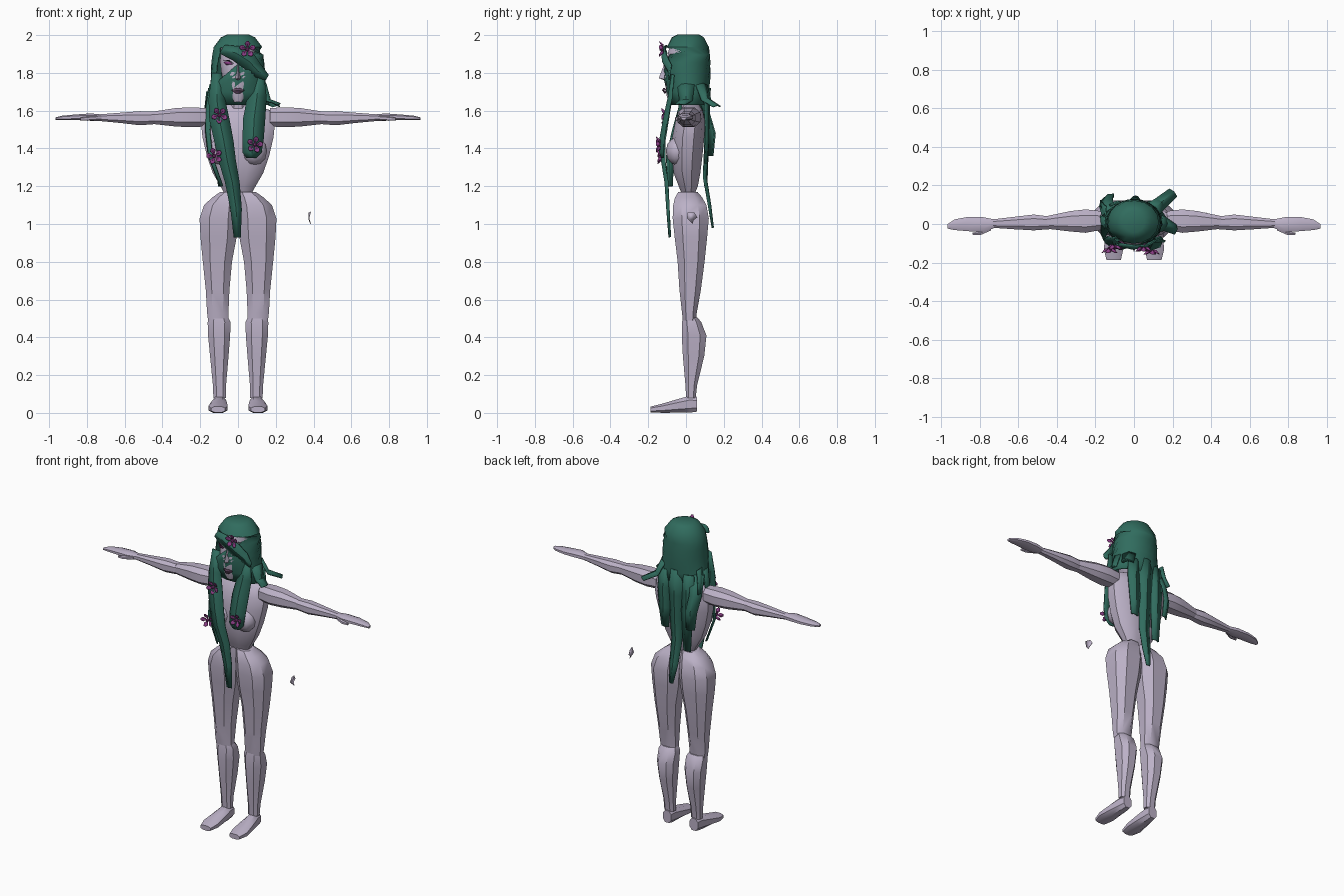
import bpy, bmesh, math
from mathutils import Vector, Matrix


def material(name, rgb):
    m = bpy.data.materials.new(name)
    m.diffuse_color = (*rgb, 1)
    return m


SKIN = material("pale lilac skin", (0.50, 0.44, 0.57))
HAIR = material("dark green hair", (0.030, 0.150, 0.112))
PETAL = material("purple petal", (0.27, 0.05, 0.25))
LIP = material("mauve lip", (0.14, 0.07, 0.14))
DARK = material("dark lash", (0.03, 0.02, 0.04))


def finish(name, bm, mat, mirror=False, thick=0, angle=35):
    bmesh.ops.recalc_face_normals(bm, faces=bm.faces)
    me = bpy.data.meshes.new(name)
    bm.to_mesh(me)
    bm.free()
    me.materials.append(mat)
    me.shade_smooth()
    me.set_sharp_from_angle(angle=math.radians(angle))
    ob = bpy.data.objects.new(name, me)
    bpy.context.collection.objects.link(ob)
    if mirror:
        ob.modifiers.new("mirror", 'MIRROR').use_mirror_merge = False
    if thick:
        s = ob.modifiers.new("thickness", 'SOLIDIFY')
        s.thickness, s.offset = thick, 0
    return ob


def loft(name, rings, mat=SKIN, along='Z', n=8, mirror=False, power=0.8, angle=35):
    """Closed body through rings of (position, centre a, centre b, radius a, radius b)."""
    bm = bmesh.new()
    rows = []
    for t, ca, cb, ra, rb in rings:
        row = []
        for i in range(n):
            w = 2 * math.pi * (i + 0.5) / n
            c, s = math.cos(w), math.sin(w)
            a = ca + ra * math.copysign(abs(c) ** power, c) * 1.04
            b = cb + rb * math.copysign(abs(s) ** power, s) * 1.04
            co = {'Z': (a, b, t), 'X': (t, a, b), 'Y': (a, t, b)}[along]
            row.append(bm.verts.new(co))
        rows.append(row)
    for r, q in zip(rows, rows[1:]):
        for i in range(n):
            j = (i + 1) % n
            bm.faces.new((r[i], r[j], q[j], q[i]))
    bm.faces.new(rows[0])
    bm.faces.new(rows[-1])
    return finish(name, bm, mat, mirror, angle=angle)


def strand(name, pts, side=(1, 0, 0), out=(0, -1, 0), thick=0.008):
    """Arched ribbon of hair through points of (x, y, z, width)."""
    bm = bmesh.new()
    side, out = Vector(side).normalized(), Vector(out).normalized()
    rows = []
    for x, y, z, w in pts:
        c = Vector((x, y, z))
        rows.append([bm.verts.new(c + side * w * k + out * w * h)
                     for k, h in ((-0.5, -0.1), (0, 0.08), (0.5, -0.1))])
    for r, q in zip(rows, rows[1:]):
        for i in (0, 1):
            bm.faces.new((r[i], r[i + 1], q[i + 1], q[i]))
    finish(name, bm, HAIR, thick=thick)


def plate(name, pts, mat, thick=0.004):
    bm = bmesh.new()
    bm.faces.new([bm.verts.new(p) for p in pts])
    finish(name, bm, mat, thick=thick)


# Legs: hip and thigh, shin, foot
loft("thigh", [(0.49, .105, .018, .055, .036), (0.53, .107, .018, .058, .04),
               (0.65, .108, .022, .064, .058), (0.80, .109, .027, .079, .073),
               (0.93, .103, .026, .098, .088), (1.03, .102, .025, .104, .098),
               (1.10, .090, .020, .092, .090), (1.14, .068, .014, .070, .074),
               (1.17, .045, .010, .050, .052)], mirror=True)
loft("shin", [(0.08, .097, .026, .034, .026), (0.15, .098, .028, .036, .032),
              (0.30, .099, .040, .050, .058), (0.41, .100, .043, .060, .067),
              (0.48, .100, .030, .062, .052), (0.505, .102, .022, .052, .040)], mirror=True)
loft("foot", [(-0.187, .105, .018, .038, .016), (-0.13, .106, .024, .052, .024),
              (-0.05, .102, .036, .045, .036), (0.02, .098, .046, .036, .046),
              (0.058, .097, .046, .030, .040)], along='Y', mirror=True)

# Trunk, chest and neck
loft("torso", [(1.16, 0, .012, .070, .034), (1.20, 0, .012, .092, .050),
               (1.27, 0, .005, .132, .070), (1.36, 0, .006, .163, .080),
               (1.46, 0, .012, .186, .084), (1.54, 0, .022, .194, .078),
               (1.60, 0, .030, .178, .058), (1.63, 0, .030, .085, .040)], n=12)
bm = bmesh.new()
bmesh.ops.create_uvsphere(bm, u_segments=10, v_segments=6, radius=1,
                          matrix=Matrix.Translation((.085, -.045, 1.385))
                          @ Matrix.Diagonal((.072, .062, .075, 1)))
finish("chest", bm, SKIN, mirror=True, angle=50)
loft("neck", [(1.58, 0, .025, .052, .045), (1.65, 0, .015, .042, .042),
              (1.74, 0, .015, .045, .048)])

# Arms: upper arm, forearm, hand and thumb
loft("upper_arm", [(.17, .018, 1.565, .050, .050), (.25, .015, 1.565, .062, .054),
                   (.33, .014, 1.565, .054, .050), (.46, .008, 1.562, .032, .032)],
     along='X', mirror=True)
loft("forearm", [(.44, .006, 1.562, .034, .034), (.52, .008, 1.560, .042, .038),
                 (.62, .005, 1.562, .033, .028), (.735, .002, 1.563, .022, .018)],
     along='X', mirror=True)
loft("hand", [(.72, .002, 1.563, .022, .017), (.78, -.004, 1.566, .040, .020),
              (.86, .000, 1.565, .038, .015), (.93, -.004, 1.562, .028, .012),
              (.965, -.012, 1.558, .012, .007)], along='X', mirror=True)
loft("thumb", [(.74, -.022, 1.562, .012, .011), (.795, -.047, 1.558, .011, .011),
               (.835, -.050, 1.556, .006, .007)], along='X', n=6, mirror=True)

# Head and face
loft("head", [(1.645, 0, -.070, .024, .022), (1.68, 0, -.050, .048, .052),
              (1.74, 0, -.012, .074, .096), (1.80, 0, -.004, .087, .107),
              (1.86, 0, .000, .094, .104), (1.94, 0, .004, .088, .090)], n=12, angle=40)
bm = bmesh.new()
v = [bm.verts.new(p) for p in ((0, -.112, 1.855), (-.020, -.100, 1.765), (.020, -.100, 1.765),
                               (0, -.144, 1.772), (0, -.100, 1.755))]
for f in ((0, 1, 3), (0, 3, 2), (1, 4, 3), (4, 2, 3)):
    bm.faces.new([v[i] for i in f])
finish("nose", bm, SKIN)
plate("upper_lip", [(-.034, -.100, 1.708), (-.010, -.118, 1.720), (0, -.118, 1.716),
                    (.010, -.118, 1.720), (.034, -.100, 1.708), (0, -.122, 1.705)], LIP, .008)
plate("lower_lip", [(-.028, -.100, 1.704), (0, -.120, 1.703), (.028, -.100, 1.704),
                    (.010, -.110, 1.692), (-.010, -.110, 1.692)], LIP, .008)
for s in (-1, 1):
    plate("eye", [(s * a, b, c) for a, b, c in ((.028, -.110, 1.846), (.048, -.109, 1.862),
          (.078, -.088, 1.858), (.060, -.102, 1.842))], PETAL)
    plate("lash", [(s * a, b, c) for a, b, c in ((.024, -.112, 1.850), (.048, -.111, 1.868),
          (.082, -.088, 1.868), (.048, -.112, 1.862))], DARK)

# Hair cap: rings of (z, radius x, radius y, centre y, left edge, right edge) open over the face
cap = [(2.0, .055, .055, .012, -180, 180), (1.985, .088, .082, .010, -180, 180),
       (1.935, .125, .108, .010, -180, 180), (1.895, .133, .114, .010, 48, 325),
       (1.855, .137, .118, .008, 52, 356), (1.81, .140, .120, .006, 54, 378),
       (1.765, .142, .119, .006, 56, 402), (1.70, .150, .110, .010, 60, 416),
       (1.63, .165, .094, .018, 62, 414)]
bm = bmesh.new()
rows = []
for z, rx, ry, cy, a, b in cap:
    a, b = (0, 360) if a < 0 else (a, b)
    # closed crown rings start at the same place as the parting
    a, b = (a + 48, b + 48 - 0.01) if b - a == 360 else (a, b)
    row = []
    for i in range(17):
        w = math.radians(a + (b - a) * i / 16)
        row.append(bm.verts.new((-rx * math.sin(w), cy - ry * math.cos(w), z)))
    rows.append(row)
for r, q in zip(rows, rows[1:]):
    for i in range(16):
        bm.faces.new((r[i], r[i + 1], q[i + 1], q[i]))
bm.faces.new(rows[0])
bmesh.ops.remove_doubles(bm, verts=bm.verts, dist=0.001)
finish("hair_cap", bm, HAIR, thick=0.008)

# Fringe swept across the brow, with its loose tip
strand("fringe", [(-.085, -.106, 1.925, .05), (-.01, -.122, 1.905, .08), (.06, -.115, 1.86, .09),
                  (.105, -.085, 1.81, .07), (.155, -.09, 1.775, .03)], side=(.5, 0, .85))
# Front locks
strand("long_front_lock", [(-.112, -.070, 1.80, .05), (-.112, -.085, 1.66, .085),
       (-.098, -.105, 1.55, .105), (-.075, -.122, 1.44, .10), (-.058, -.122, 1.34, .09),
       (-.030, -.104, 1.22, .075), (-.010, -.096, 1.08, .058), (-.004, -.086, .93, .035)])
strand("short_front_lock", [(.112, -.070, 1.79, .05), (.100, -.085, 1.67, .10),
       (.086, -.108, 1.56, .115), (.080, -.128, 1.45, .11), (.074, -.130, 1.38, .10),
       (.070, -.125, 1.35, .05)])
strand("left_side_lock", [(-.140, -.01, 1.72, .10), (-.160, .00, 1.62, .09),
       (-.165, -.05, 1.50, .05), (-.150, -.085, 1.36, .045), (-.090, -.085, 1.20, .03)],
       side=(.5, -1, 0), out=(-1, -.5, 0))
# Locks falling down the back
BACK = (0, 1, 0)
strand("long_back_lock", [(.0, .118, 1.72, .12), (.0, .112, 1.55, .11), (.0, .108, 1.40, .09),
       (.0, .100, 1.25, .075), (.004, .125, 1.10, .06), (.008, .142, .98, .025)], out=BACK)
for s, end in ((-1, 1.20), (1, 1.32)):
    strand("back_lock", [(s * .075, .105, 1.70, .10), (s * .085, .110, 1.58, .095),
           (s * .082, .112, 1.45, .08), (s * .080, .105, end, .05)], out=BACK)
strand("outer_back_lock", [(-.130, .07, 1.70, .08), (-.145, .115, 1.58, .075),
       (-.135, .145, 1.48, .07), (-.125, .135, 1.36, .05)], side=(1, .5, 0), out=BACK)
# Flicked ends over the shoulders
strand("rear_flick", [(.110, .085, 1.74, .08), (.140, .110, 1.66, .07), (.205, .165, 1.625, .055)],
       side=(.7, -.7, 0), out=(.5, .5, .7))
strand("side_flick", [(.140, .0, 1.74, .09), (.165, .0, 1.655, .07), (.220, -.03, 1.635, .05)],
       side=(.2, 1, 0), out=(1, 0, .4))
strand("left_flick", [(-.140, .05, 1.74, .09), (-.155, .07, 1.66, .07), (-.170, .10, 1.60, .05)],
       side=(-.3, 1, 0), out=(-1, 0, .3))


# Five-petalled flowers
def flower(centre, radius=0.042, tilt=0.0):
    bm = bmesh.new()
    for i in range(5):
        w = math.tau * i / 5 + tilt
        pts = []
        for r, d, y in ((.12, 0, 0), (.75, -.48, -.012), (1, -.15, -.020), (1, .15, -.020),
                        (.75, .48, -.012)):
            pts.append(bm.verts.new((r * radius * math.cos(w + d), y,
                                     r * radius * math.sin(w + d))))
        mid = bm.verts.new((.6 * radius * math.cos(w), .002, .6 * radius * math.sin(w)))
        for a, b in zip(pts, pts[1:] + pts[:1]):
            bm.faces.new((a, b, mid))
    bmesh.ops.create_icosphere(bm, subdivisions=1, radius=radius * .24,
                               matrix=Matrix.Translation((0, -.008, 0)))
    ob = finish("flower", bm, PETAL, thick=0.003, angle=20)
    ob.location = centre


for x, y, z, t in ((.05, -.122, 1.925, .3), (-.098, -.110, 1.575, .9),
                   (.090, -.138, 1.420, .1), (-.125, -.130, 1.360, .6)):
    flower((x, y, z), tilt=t)

# Small loose flake beside the hip
plate("loose_flake", [(.385, .01, 1.065), (.376, .045, 1.06), (.374, .06, 1.035),
                      (.376, .04, 1.02), (.385, .035, 1.0), (.376, .005, 1.03)], SKIN, .003)
